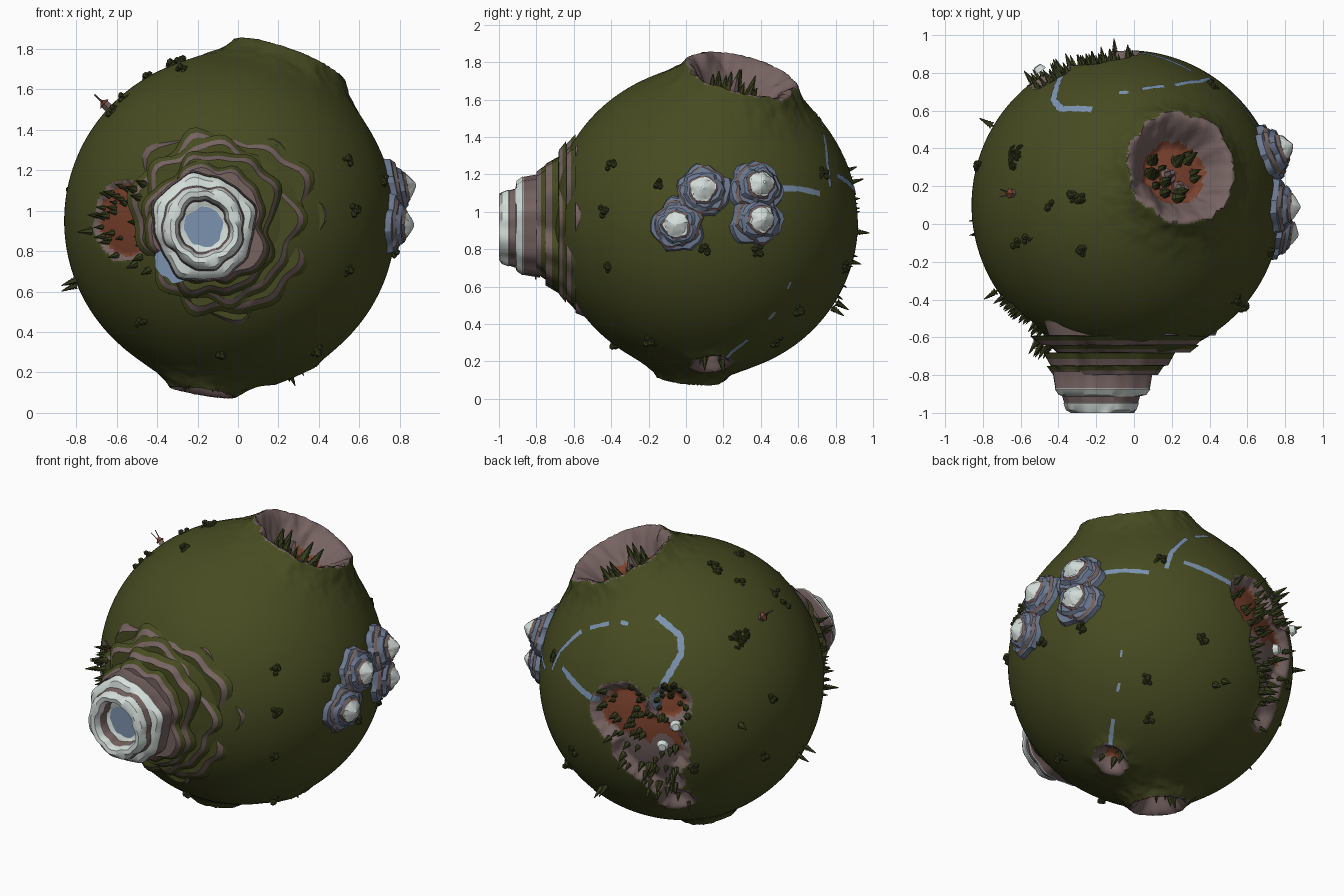
import bpy, bmesh, math, random
from mathutils import Vector, Matrix, noise

random.seed(4)
if "Cube" in bpy.data.objects:
    bpy.data.objects.remove(bpy.data.objects["Cube"])

CENTER, RADIUS = Vector((-0.04, 0.1, 0.95)), 0.82
PALETTE = {
    "grass": (0.062, 0.07, 0.015), "rock": (0.18, 0.125, 0.12), "red_soil": (0.19, 0.052, 0.025),
    "water": (0.2, 0.29, 0.43), "snow": (0.66, 0.73, 0.7), "foliage": (0.04, 0.05, 0.013),
    "slate": (0.15, 0.19, 0.28),
}
GRASS, ROCK, SOIL, WATER, SNOW, LEAF, SLATE = range(7)
MATS = []
for label, rgb in PALETTE.items():
    m = bpy.data.materials.new(label)
    m.use_nodes = True
    m.diffuse_color = (*rgb, 1)
    m.node_tree.nodes["Principled BSDF"].inputs["Base Color"].default_value = (*rgb, 1)
    MATS.append(m)


def finish(name, bm, smooth=None):
    me = bpy.data.meshes.new(name)
    bm.to_mesh(me)
    bm.free()
    for m in MATS:
        me.materials.append(m)
    if smooth:
        me.shade_smooth()
        me.set_sharp_from_angle(angle=math.radians(smooth))
    ob = bpy.data.objects.new(name, me)
    bpy.context.collection.objects.link(ob)
    return ob


def toward(x, y, z):
    return (Vector((x, y, z)) - CENTER).normalized()


# Craters: circles (direction, radius), wall width, depth, rim height, rim falloff, soil limit
def crater(circles, *shape):
    return [(toward(*p), r) for p, r in circles], *shape


top_crater = crater([((0.24, 0.29, 1.7), 0.28)], 0.12, 0.11, 0.09, 0.09, -1)
back_gorge = crater([((-0.17, 0.88, 1.05), 0.2), ((-0.33, 0.82, 0.86), 0.24), ((-0.42, 0.76, 1.13), 0.13),
                     ((-0.36, 0.75, 0.66), 0.13)], 0.06, 0.07, 0.0, 0.03, -0.08)
low_gorge = crater([((-0.4, 0.67, 0.51), 0.11)], 0.07, 0.06, 0.01, 0.03, 1)
front_gorge = crater([((-0.57, -0.5, 0.95), 0.2)], 0.03, 0.03, 0.0, 0.03, -1)
side_crater = crater([((0.28, 0.13, 0.2), 0.11)], 0.08, 0.07, 0.02, 0.05, -1)
under_crater = crater([((-0.17, 0.02, 0.14), 0.16)], 0.1, 0.07, 0.06, 0.06, 1)
CRATERS = [top_crater, back_gorge, low_gorge, front_gorge, side_crater, under_crater]


def terrain(d):
    """Height above the globe and ground colour in direction d."""
    h, ground = 0.0, GRASS
    for circles, wall, depth, rim, fall, limit in CRATERS:
        e = min(RADIUS * math.acos(max(-1, min(1, d.dot(c)))) - r for c, r in circles)
        if e > 5 * fall:
            continue
        e += 0.02 * noise.noise(d * 9) + 0.012 * noise.noise(d * 22)
        if e > 0:
            h += rim * math.exp(-e / fall)
        else:
            t = min(1, -e / wall)
            h += rim - (depth + rim) * t * t * (3 - 2 * t)
            soil = t > 0.75 and d.z > limit + 0.15 * noise.noise(d * 8)
            ground = SOIL if soil else ROCK
    return h, ground


def surface(d, lift=0.0):
    return CENTER + d * (RADIUS + terrain(d)[0] + lift)


def stand(d, lift=0.0):
    """Placement with local z pointing away from the globe."""
    return Matrix.Translation(surface(d, lift)) @ d.to_track_quat('Z', 'Y').to_matrix().to_4x4()


# Globe with its craters
bm = bmesh.new()
bmesh.ops.create_icosphere(bm, subdivisions=7, radius=1)
for v in bm.verts:
    v.co = surface(v.co.normalized())
for f in bm.faces:
    f.material_index = terrain((f.calc_center_median() - CENTER).normalized())[1]
finish("globe", bm, 50)


# Terraced rock: profile rows are (radius, height, colour of the band below, x, y);
# each group of rows shares one lobed outline
def terraces(name, place, profile, wobble=0.07, seg=56, group=2, smooth=30):
    bm = bmesh.new()
    last = None
    for i, (r, h, mat, cx, cy) in enumerate(profile):
        if i % group == 0:
            waves = [(k, random.uniform(0, 6.28), wobble * a) for k, a in ((2, .4), (3, .7), (5, .7), (8, .5), (13, .3))]
        ring = []
        for j in range(seg):
            a = math.tau * j / seg
            rr = r * (1 + sum(w * math.sin(k * a + p) for k, p, w in waves))
            ring.append(bm.verts.new(place @ Vector((cx + rr * math.cos(a), cy + rr * math.sin(a), h))))
        if last:
            for j in range(seg):
                n = (j + 1) % seg
                bm.faces.new((last[j], last[n], ring[n], ring[j])).material_index = mat
        last = ring
    bm.faces.new(last).material_index = profile[-1][2]
    return finish(name, bm, smooth)


# Great mountain: grassy slopes broken by rock bands
steps = [(0.46, 0.59, -0.06, 0.95), (0.42, 0.64, -0.07, 0.95), (0.37, 0.68, -0.1, 0.94),
         (0.325, 0.75, -0.13, 0.94), (0.28, 0.8, -0.15, 0.93)]
profile, base = [], 0.44
for r, h, cx, cz in steps:
    middle = base + 0.5 * (h - base)
    profile += [(r * 1.1, base, GRASS, cx, cz), (r * 1.04, middle, GRASS, cx, cz), (r * 0.98, h, ROCK, cx, cz)]
    base = h + 0.002
facing_front = Matrix.Rotation(math.pi / 2, 4, 'X') @ Matrix.Diagonal((0.94, 1, 1, 1))
terraces("great_mountain", facing_front, profile, 0.08, 80, 3)
terraces("mountain_pool", facing_front, [(0.12, 0.8, WATER, -0.31, 0.76), (0.12, 0.808, WATER, -0.31, 0.76)])

# Snowy summit ring with its lake
cap = [(r, h, mat, -0.18, 0.92) for r, h, mat in (
    (0.275, 0.78, ROCK), (0.26, 0.87, ROCK), (0.262, 0.875, SNOW), (0.24, 0.905, SNOW),
    (0.215, 0.912, SNOW), (0.205, 0.945, ROCK), (0.208, 0.95, SNOW), (0.195, 0.985, SNOW),
    (0.175, 1.0, SNOW), (0.15, 0.995, SNOW), (0.135, 0.96, SNOW), (0.125, 0.91, ROCK),
    (0.11, 0.905, SNOW), (0.1, 0.9, SNOW), (0.098, 0.9, WATER))]
terraces("snowy_summit", facing_front, cap, 0.045, 64, 4, 40)

# Four snowy peaks on the left side
for n, tip in enumerate([(0.84, 0.42, 1.16), (0.88, 0.09, 1.13), (0.84, 0.42, 0.96), (0.87, -0.06, 0.93)]):
    d = toward(*tip)
    s = (Vector(tip) - CENTER).length - RADIUS
    rows = ((0.15, -0.25, SLATE), (0.138, 0.15, SLATE), (0.126, 0.18, SLATE), (0.113, 0.32, ROCK),
            (0.106, 0.34, SLATE), (0.09, 0.52, SLATE), (0.078, 0.54, SLATE), (0.066, 0.66, ROCK),
            (0.062, 0.67, SNOW), (0.048, 0.78, SNOW), (0.034, 0.86, SNOW), (0.008, 1.0, SNOW))
    terraces(f"snow_peak_{n + 1}", stand(d), [(r, h * s, m, 0, 0) for r, h, m in rows], 0.08, 28)

# Rock spires inside the top crater
for n, (x, y, h) in enumerate(((0.2, 0.27, 0.11), (0.28, 0.2, 0.06))):
    rows = ((0.05, -0.02, ROCK), (0.04, 0.3 * h, SOIL), (0.025, 0.35 * h, ROCK), (0.012, h, ROCK))
    terraces(f"crater_spire_{n + 1}", stand(toward(x, y, 1.7)), [(*row, 0, 0) for row in rows], 0.15, 14)


# Rivers as thin ribbons that follow the ground
def river(bm, points, width):
    path = []
    for a, b in zip(points, points[1:]):
        path += [toward(*Vector(a).lerp(Vector(b), k / 8)) for k in range(8)]
    path.append(toward(*points[-1]))
    last = None
    for i, d in enumerate(path):
        along = path[min(i + 1, len(path) - 1)] - path[max(i - 1, 0)]
        side = d.cross(along).normalized() * width * random.uniform(0.4, 0.6)
        pair = [bm.verts.new(surface((d + s).normalized(), 0.005)) for s in (-side, side)]
        if last:
            bm.faces.new((last[0], pair[0], pair[1], last[1])).material_index = WATER
        last = pair


bm = bmesh.new()
river(bm, [(-0.33, 0.82, 1.08), (-0.37, 0.79, 1.22)], 0.085)
river(bm, [(-0.37, 0.79, 1.22), (-0.42, 0.74, 1.35), (-0.43, 0.66, 1.42), (-0.38, 0.6, 1.49), (-0.22, 0.6, 1.57)], 0.045)
river(bm, [(-0.08, 0.69, 1.52), (-0.03, 0.69, 1.52)], 0.03)
river(bm, [(0.04, 0.71, 1.5), (0.16, 0.73, 1.45)], 0.03)
river(bm, [(0.22, 0.74, 1.42), (0.35, 0.75, 1.26), (0.4, 0.765, 1.13)], 0.03)
river(bm, [(0.3, 0.8, 1.19), (0.11, 0.89, 1.13), (0.0, 0.9, 1.1)], 0.045)
river(bm, [(0.64, 0.48, 1.12), (0.58, 0.6, 1.12), (0.5, 0.73, 1.1)], 0.035)
river(bm, [(0.55, 0.55, 0.63), (0.55, 0.54, 0.59)], 0.015)
river(bm, [(0.5, 0.47, 0.47), (0.49, 0.44, 0.43)], 0.02)
river(bm, [(0.43, 0.33, 0.32), (0.38, 0.25, 0.26), (0.32, 0.18, 0.22)], 0.03)
finish("rivers", bm)


# Plants
def cone(bm, place, r1, r2, h, z, mat, seg=6):
    made = bmesh.ops.create_cone(bm, cap_ends=True, segments=seg, radius1=r1, radius2=r2, depth=h,
                                 matrix=place @ Matrix.Translation((0, 0, z + h / 2)))
    for f in {f for v in made["verts"] for f in v.link_faces}:
        f.material_index = mat


def pine(bm, d, h, lift=-0.005):
    place = stand(d, lift) @ Matrix.Rotation(random.uniform(0, 6), 4, 'Z')
    cone(bm, place, 0.06 * h, 0.05 * h, 0.25 * h, 0, SOIL, 5)
    for k in range(4):
        cone(bm, place, (0.24 - 0.045 * k) * h, 0.02 * h, 0.34 * h, (0.16 + 0.17 * k) * h, LEAF)


def shrub(bm, d, size):
    for _ in range(9):
        off = Vector([random.uniform(-1, 1) for _ in range(3)]) * size * 0.5
        ball = bmesh.ops.create_icosphere(bm, subdivisions=1, radius=size * random.uniform(0.3, 0.45),
                                          matrix=Matrix.Translation(surface(d) + off))
        for f in {f for v in ball["verts"] for f in v.link_faces}:
            f.material_index = LEAF


bm = bmesh.new()
for pit, count, height, spread in ((top_crater, 18, 0.13, 0.55), (back_gorge, 22, 0.085, 0.95), (low_gorge, 4, 0.07, 0.9),
                                   (front_gorge, 34, 0.07, 0.95), (side_crater, 4, 0.06, 0.6), (under_crater, 6, 0.1, 0.6)):
    for c, r in pit[0]:
        for _ in range(count):
            across = c.orthogonal().normalized()
            across.rotate(Matrix.Rotation(random.uniform(0, math.tau), 3, c))
            d = (c + across * r / RADIUS * spread * math.sqrt(random.uniform(0.1, 1))).normalized()
            pine(bm, d, height * random.uniform(0.7, 1.15))
for x, y, z in ((-0.83, 0.02, 0.62), (-0.82, -0.05, 0.65), (0.28, 0.2, 0.14), (0.25, 0.1, 0.17), (-0.13, 0.92, 1.0),
                (-0.27, 0.05, 0.1), (0.0, 0.83, 0.5), (0.05, 0.82, 0.46), (-0.8, 0.55, 1.0), (-0.72, -0.35, 0.9)):
    pine(bm, toward(x, y, z), 0.09)
# Pines on the mountain's flank above the front gorge
for x, z in ((-0.42, 0.72), (-0.46, 0.78), (-0.47, 1.06), (-0.44, 1.12), (-0.5, 1.1), (-0.5, 0.74)):
    pine(bm, toward(x, -0.6, z), 0.09, 0.05)
finish("pine_trees", bm)

bm = bmesh.new()
for x, y, z in ((-0.44, 0.1, 1.65), (-0.28, 0.14, 1.72), (0.54, -0.4, 1.25), (0.56, -0.43, 0.7), (-0.5, -0.4, 0.43),
                (-0.08, -0.39, 0.3), (0.4, -0.2, 0.3), (0.7, -0.14, 1.15), (0.76, 0.1, 0.8),
                (0.7, 0.38, 0.79), (0.39, 0.6, 0.48), (-0.62, -0.1, 1.5), (-0.55, -0.08, 1.55), (-0.28, -0.15, 1.7),
                (-0.33, 0.14, 1.7), (0.41, 0.72, 1.2), (0.54, -0.41, 1.0),
                (-0.55, 0.7, 0.75), (-0.8, 0.3, 1.1), (-0.8, 0.35, 0.75), (0.3, 0.5, 0.28), (0.2, 0.85, 0.7)):
    shrub(bm, toward(x, y, z), 0.045)
for _ in range(14):
    shrub(bm, toward(-0.63 + random.uniform(-.06, .06), 0.36 + random.uniform(-.07, .07), 1.45), 0.028)
finish("shrubs", bm)

# Small hut with a leaning mast, and two pale domes in the back gorge
bm = bmesh.new()
hut = stand(toward(-0.63, 0.16, 1.5))
cone(bm, hut, 0.022, 0.022, 0.03, 0, ROCK, 4)
cone(bm, hut, 0.032, 0.002, 0.025, 0.03, SOIL, 4)
for angle in (-0.15, 0.25):
    cone(bm, hut @ Matrix.Rotation(angle, 4, 'Y'), 0.005, 0.003, 0.1, 0, ROCK, 4)
finish("hut", bm)
bm = bmesh.new()
for x, y, z in ((-0.47, 0.77, 1.03), (-0.4, 0.81, 0.875)):
    cone(bm, stand(toward(x, y, z)), 0.036, 0.022, 0.03, 0.03, SNOW, 10)
finish("pale_domes", bm)
